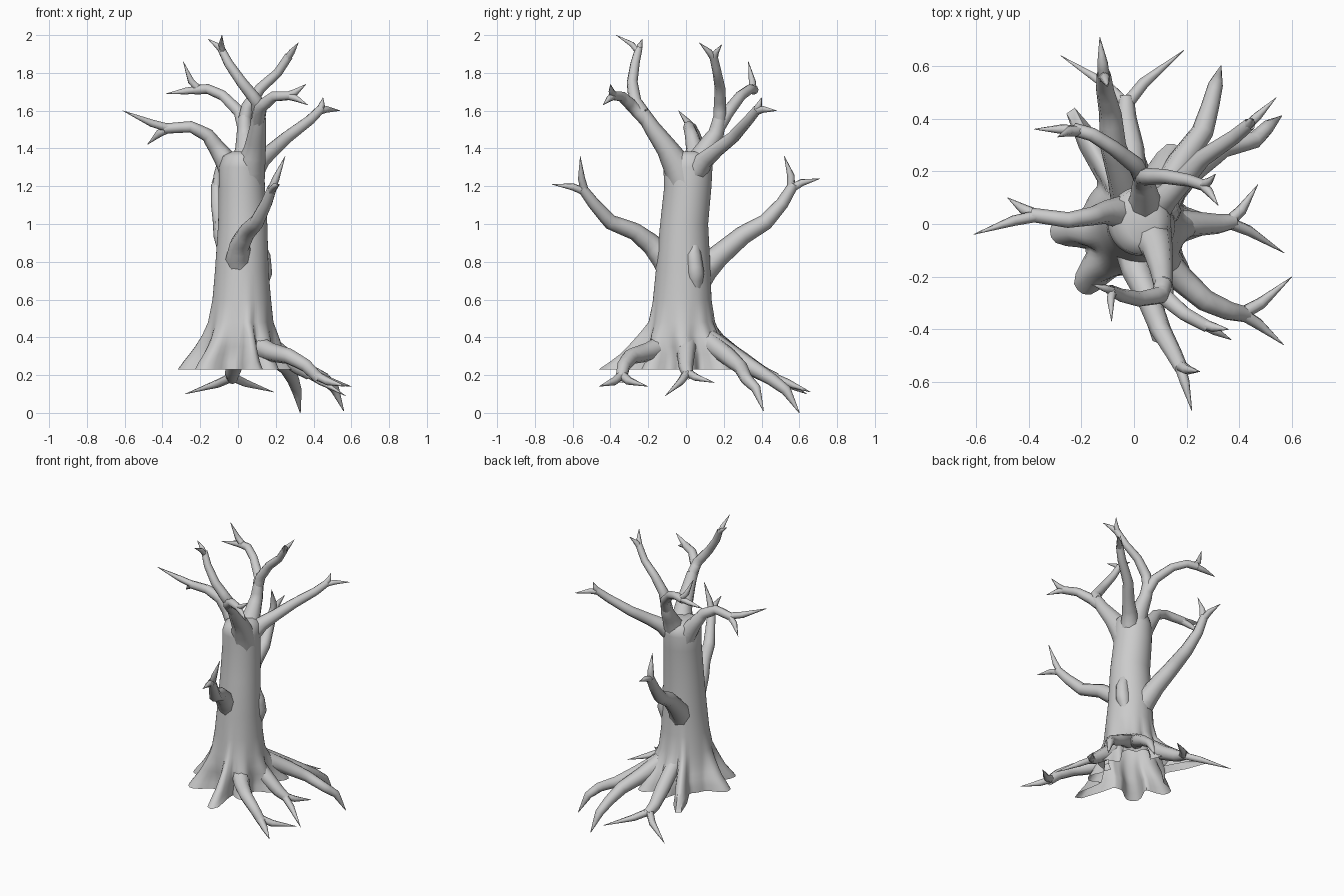
import bpy, math
from mathutils import Vector

# Root ridges of the trunk base: angle, reach, angular width
ridges = [(186, .32, .26), (231, .33, .26), (283, .475, .15), (119, .5, .14),
          (92, .32, .22), (62, .34, .22), (43, .33, .22), (0, .29, .24), (312, .3, .24)]
# Trunk rings: z, centre x, centre y, radius x, radius y
rings = [(.23, 0, 0, .2, .2), (.27, 0, 0, .195, .195), (.31, .005, 0, .19, .19),
         (.35, .01, -.01, .185, .185), (.41, .015, -.02, .178, .178),
         (.48, .015, -.02, .168, .168), (.6, .02, -.02, .155, .155),
         (.75, .02, -.015, .142, .145), (1.0, .025, -.01, .13, .127),
         (1.2, .02, .01, .122, .125), (1.3, .02, .01, .12, .13),
         (1.36, .025, .01, .105, .125), (1.385, .03, .01, .06, .08)]


def trunk_reach(a, z):
    """Extra radius added by the root ridges at angle a and height z."""
    fall, extra = max(0, (.52 - z) / .29) ** 1.5, 0
    for deg, reach, w in ridges:
        d = (a - math.radians(deg) + math.pi) % math.tau - math.pi
        extra = max(extra, (reach - .2) * math.exp(-abs(d / w) ** 3))
    return extra * fall


def in_trunk(p):
    for lo, hi in zip(rings, rings[1:]):
        if lo[0] <= p.z <= hi[0]:
            f = (p.z - lo[0]) / (hi[0] - lo[0])
            _, cx, cy, rx, ry = [u + (v - u) * f for u, v in zip(lo, hi)]
            dx, dy = p.x - cx, p.y - cy
            e = trunk_reach(math.atan2(dy, dx), p.z)
            return (dx / (rx + e)) ** 2 + (dy / (ry + e)) ** 2 < .97
    return False


def make_object(name, verts, faces):
    mesh = bpy.data.meshes.new(name)
    mesh.from_pydata(verts, [], faces)
    mesh.update()
    ob = bpy.data.objects.new(name, mesh)
    bpy.context.collection.objects.link(ob)
    bpy.ops.object.select_all(action='DESELECT')
    ob.select_set(True)
    bpy.context.view_layer.objects.active = ob
    bpy.ops.object.shade_smooth_by_angle(angle=math.radians(65))
    return ob


def tube(verts, faces, path, sides=8):
    """Sweep a ring along (x, y, z, radius) points, leaving out what the trunk hides."""
    fine = []
    for a, b in zip(path, path[1:]):
        fine += [[u + (v - u) * f / 3 for u, v in zip(a, b)] for f in range(3)]
    fine.append(path[-1])
    pts = [Vector(p[:3]) for p in fine]
    base, ref = len(verts), None
    for i, p in enumerate(pts):
        t = (pts[min(i + 1, len(pts) - 1)] - pts[max(i - 1, 0)]).normalized()
        if ref is None:
            ref = t.orthogonal()
        ref = (ref - t * ref.dot(t)).normalized()
        side = t.cross(ref)
        for k in range(sides):
            a = math.tau * k / sides
            verts.append(p + (ref * math.cos(a) + side * math.sin(a)) * fine[i][3])
    for i in range(len(pts) - 1):
        for k in range(sides):
            a, b = base + i * sides + k, base + i * sides + (k + 1) % sides
            quad = (a, b, b + sides, a + sides)
            if not all(in_trunk(verts[v]) for v in quad):
                faces.append(quad)


def limb(name, path, tips=()):
    """A tapering limb whose end splits into pointed twigs."""
    verts, faces = [], []
    tube(verts, faces, path)
    end, r = Vector(path[-1][:3]), path[-1][3]
    back = end + (Vector(path[-2][:3]) - end).normalized() * r
    for tip in tips:
        mid = end.lerp(Vector(tip), 0.3)
        tube(verts, faces, [(*back, r * 0.85), (*mid, r * 0.75), (*tip, 0.001)], 6)
    return make_object(name, verts, faces)


# Trunk with flared base, open underneath
N = 80
verts, faces = [], []
for z, cx, cy, rx, ry in rings:
    for k in range(N):
        a = math.tau * k / N
        e = trunk_reach(a, z)
        verts.append((cx + (rx + e) * math.cos(a), cy + (ry + e) * math.sin(a), z))
for i in range(len(rings) - 1):
    for k in range(N):
        a, b = i * N + k, i * N + (k + 1) % N
        faces.append((a, b, b + N, a + N))
faces.append(tuple(range(len(verts) - N, len(verts))))
make_object("trunk", verts, faces)

# Knot on the right side
limb("knot", [(.1, .04, .94, .02), (.13, .04, .83, .042), (.135, .05, .74, .046),
              (.11, .05, .64, .03)])

# Lower branches, front and back
limb("lower_front_branch",
     [(.015, -.06, .73, .075), (0, -.12, .82, .066), (.01, -.18, .89, .056),
      (.05, -.27, .96, .046), (.1, -.4, 1.01, .04), (.15, -.49, 1.11, .032), (.18, -.55, 1.19, .026)],
     [(.22, -.71, 1.21), (.25, -.56, 1.36)])
limb("lower_back_branch",
     [(.01, .03, .66, .08), (-.02, .1, .76, .07), (-.04, .17, .83, .06), (-.08, .3, .94, .05),
      (-.09, .42, 1.01, .043), (-.11, .51, 1.11, .034), (-.115, .57, 1.21, .027)],
     [(-.13, .71, 1.24), (-.1, .52, 1.36)])

# Upper side branches
limb("upper_left_branch",
     [(.0, .04, 1.22, .08), (-.06, .045, 1.33, .06), (-.11, .045, 1.4, .045),
      (-.16, .03, 1.47, .036), (-.25, .015, 1.515, .03), (-.39, .035, 1.505, .027)],
     [(-.61, -.04, 1.6), (-.48, .1, 1.42)])
limb("upper_right_branch",
     [(.05, .02, 1.24, .07), (.12, .1, 1.34, .05), (.18, .16, 1.39, .04), (.26, .25, 1.46, .034),
      (.38, .33, 1.55, .028), (.44, .38, 1.61, .024)],
     [(.54, .48, 1.6), (.45, .4, 1.67)])

# Front stem and its two branches
limb("front_stem", [(.05, .0, 1.2, .09), (.065, -.04, 1.3, .08), (.09, -.1, 1.4, .058),
                    (.105, -.18, 1.51, .044), (.11, -.23, 1.59, .036)])
limb("front_tall_branch",
     [(.11, -.23, 1.59, .036), (.1, -.27, 1.65, .034), (.02, -.285, 1.75, .029),
      (-.05, -.27, 1.85, .025), (-.09, -.25, 1.93, .02)],
     [(-.16, -.23, 1.98), (-.085, -.37, 2.0)])
limb("front_short_branch",
     [(.105, -.2, 1.54, .038), (.12, -.28, 1.62, .034), (.19, -.34, 1.675, .028),
      (.28, -.39, 1.68, .024)],
     [(.37, -.44, 1.63), (.36, -.4, 1.74)])

# Back stem and its two branches
limb("back_stem", [(.03, .02, 1.22, .09), (.04, .06, 1.31, .075), (.04, .11, 1.4, .055),
                   (.035, .16, 1.48, .042), (.035, .18, 1.57, .034)])
limb("back_tall_branch",
     [(.035, .178, 1.55, .034), (.05, .18, 1.62, .033), (.12, .18, 1.72, .028),
      (.21, .165, 1.8, .024), (.27, .145, 1.89, .022)],
     [(.31, .19, 1.95), (.32, .07, 1.96)])
limb("back_short_branch",
     [(.035, .165, 1.5, .036), (.01, .22, 1.59, .033), (-.08, .29, 1.68, .028),
      (-.16, .34, 1.715, .026), (-.23, .36, 1.71, .025)],
     [(-.38, .36, 1.69), (-.29, .33, 1.86)])

# Long roots that run past the base
limb("back_root",
     [(.0, .14, .39, .05), (-.01, .28, .28, .05), (-.03, .4, .21, .04), (-.03, .48, .18, .03)],
     [(-.28, .64, .1), (.19, .66, .11)])
limb("back_right_root",
     [(.09, .09, .41, .055), (.18, .24, .31, .05), (.26, .35, .24, .042), (.29, .45, .18, .034),
      (.31, .53, .12, .028), (.33, .6, 0, .002)])
limb("right_back_root",
     [(.1, .09, .4, .055), (.24, .22, .3, .048), (.34, .29, .24, .038), (.46, .32, .18, .032),
      (.51, .37, .13, .026), (.56, .41, .01, .002)])
limb("right_root",
     [(.1, .01, .41, .055), (.23, .0, .31, .048), (.32, .0, .24, .038), (.38, .01, .2, .028)],
     [(.47, .15, .16), (.57, -.11, .09)])
limb("front_right_root",
     [(.07, -.09, .37, .06), (.18, -.21, .32, .05), (.27, -.29, .3, .042), (.36, -.33, .25, .036),
      (.43, -.345, .18, .03)],
     [(.6, -.2, .14), (.57, -.46, .14)])
